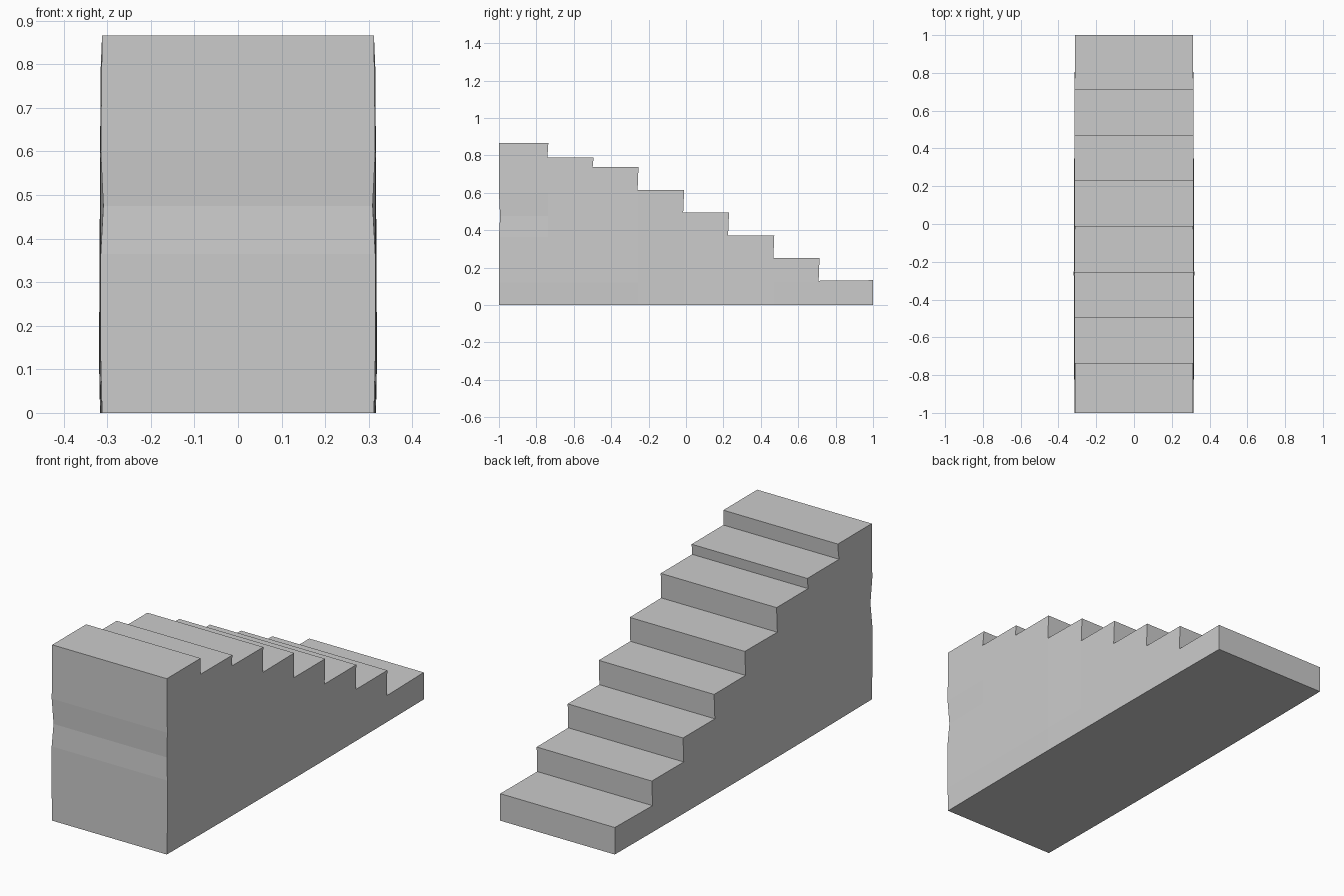
import bpy, bmesh

if "Cube" in bpy.data.objects:
    bpy.data.objects.remove(bpy.data.objects["Cube"])

# Stepped side profile (y, z), with slightly leaning risers
risers = [0.712, 0.47, 0.228, -0.012, -0.256, -0.496, -0.738]
heights = [0.13, 0.253, 0.373, 0.495, 0.615, 0.738, 0.79, 0.866]
profile = [(-1, 0), (1, 0), (1, 0.133)]
for i, y in enumerate(risers):
    profile += [(y - 0.003, heights[i]), (y + 0.002, heights[i + 1])]
profile.append((-1, 0.866))

# Solid flight of stairs, extruded across its width
bm = bmesh.new()
face = bm.faces.new([bm.verts.new((-1, y, z)) for y, z in profile])
ext = bmesh.ops.extrude_face_region(bm, geom=[face])
for v in ext["geom"]:
    if isinstance(v, bmesh.types.BMVert):
        v.co.x = 1


def cut(co, no):
    geom = bm.verts[:] + bm.edges[:] + bm.faces[:]
    bmesh.ops.bisect_plane(bm, geom=geom, dist=1e-5, plane_co=co, plane_no=no)


# Side walls divided so they can bulge gently
for y in risers:
    cut((0, y, 0), (0, 1, 0))
for z in (0.12, 0.365, 0.475, 0.6):
    cut((0, 0, z), (0, 0, 1))

for v in bm.verts:
    y, z = v.co.y, v.co.z
    half = 0.312 + 0.005 * (1 - y * y) * (1 - z / 0.87)
    if y < -0.2 and 0.1 < z < 0.8:
        half += 0.003
    if y < -0.99:
        if abs(z - 0.475) < 0.01:      # shallow dent in the back wall
            half = 0.309
            v.co.y = -0.994
    v.co.x *= half

bmesh.ops.recalc_face_normals(bm, faces=bm.faces[:])
mesh = bpy.data.meshes.new("staircase")
bm.to_mesh(mesh)
bm.free()
bpy.context.collection.objects.link(bpy.data.objects.new("staircase", mesh))
